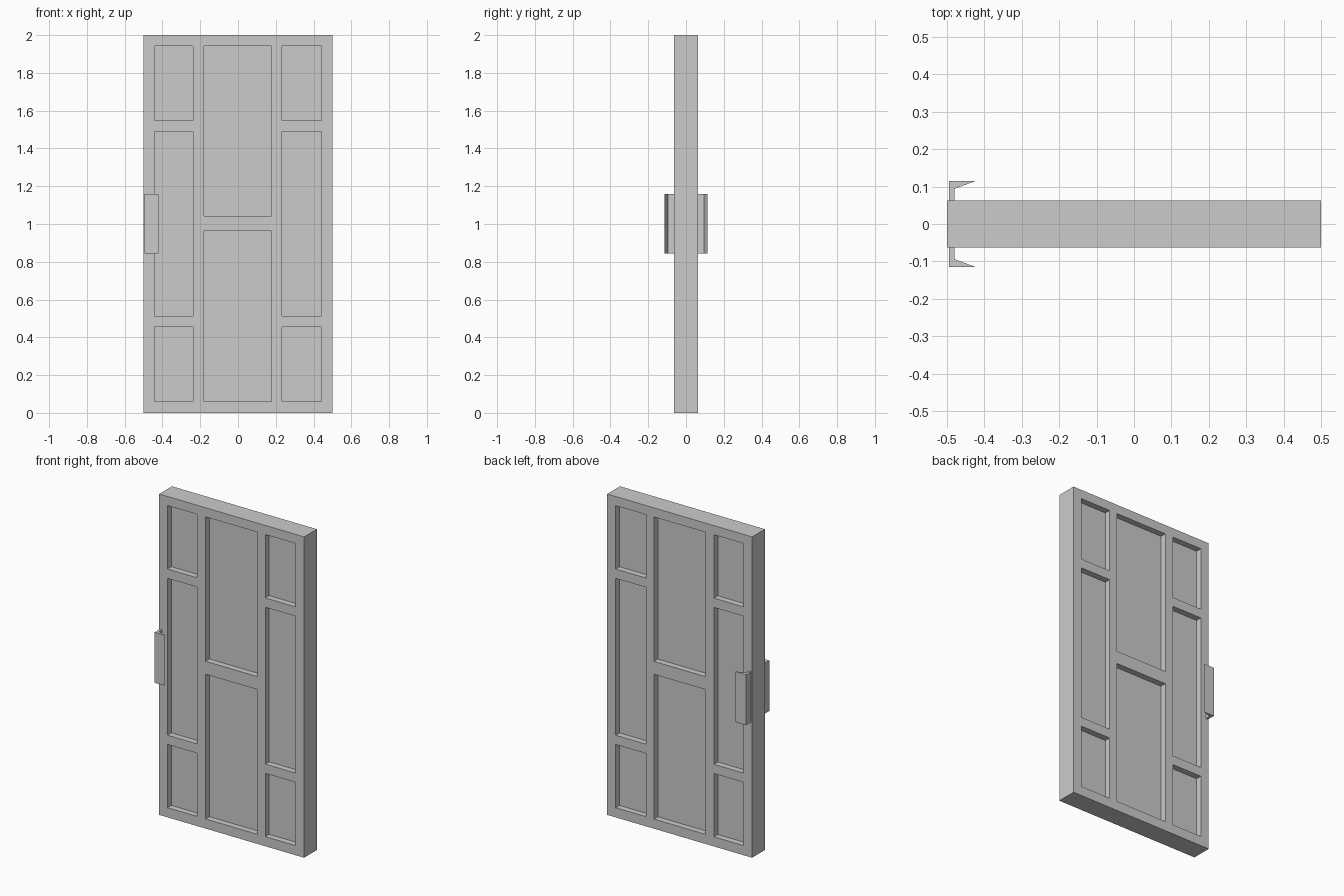
import bpy
import bmesh

if "Cube" in bpy.data.objects:
    bpy.data.objects.remove(bpy.data.objects["Cube"], do_unlink=True)

WIDTH, HEIGHT, HALF = 1.0, 2.0, 0.063
RECESS = 0.038

grey = bpy.data.materials.new("plain grey")
grey.use_nodes = True
color = (0.6, 0.6, 0.6, 1)
grey.diffuse_color = color
grey.node_tree.nodes["Principled BSDF"].inputs["Base Color"].default_value = color


def add_box(bm, x0, x1, y0, y1, z0, z1):
    verts = bmesh.ops.create_cube(bm, size=1)["verts"]
    for v in verts:
        v.co.x = x1 if v.co.x > 0 else x0
        v.co.y = y1 if v.co.y > 0 else y0
        v.co.z = z1 if v.co.z > 0 else z0


def make_object(name, bm):
    bmesh.ops.recalc_face_normals(bm, faces=bm.faces)
    mesh = bpy.data.meshes.new(name)
    bm.to_mesh(mesh)
    bm.free()
    mesh.materials.append(grey)
    obj = bpy.data.objects.new(name, mesh)
    bpy.context.collection.objects.link(obj)
    return obj


# Door slab
bm = bmesh.new()
add_box(bm, -WIDTH / 2, WIDTH / 2, -HALF, HALF, 0, HEIGHT)
door = make_object("door_slab", bm)

# Recessed panels, the same on both faces
side_rows = [(0.06, 0.454), (0.512, 1.49), (1.548, 1.943)]
centre_rows = [(0.06, 0.962), (1.043, 1.943)]
columns = [(-0.442, -0.237, side_rows),
           (-0.179, 0.177, centre_rows),
           (0.233, 0.441, side_rows)]
bm = bmesh.new()
for x0, x1, rows in columns:
    for z0, z1 in rows:
        for side in (-1, 1):
            y0, y1 = sorted((side * (HALF - RECESS), side * (HALF + 0.1)))
            add_box(bm, x0, x1, y0, y1, z0, z1)
cutter = make_object("panel_cutter", bm)
cutter.hide_render = True

cut = door.modifiers.new("panels", "BOOLEAN")
cut.operation = "DIFFERENCE"
cut.solver = "EXACT"
cut.object = cutter
bpy.context.view_layer.objects.active = door
bpy.ops.object.modifier_apply(modifier=cut.name)
bpy.data.objects.remove(cutter, do_unlink=True)

# Hooked pull handles: a profile in plan, extruded upward
profile = [(-0.494, HALF), (-0.494, 0.115), (-0.422, 0.115),
           (-0.48, 0.094), (-0.48, HALF)]
for name, side in (("front_handle", -1), ("back_handle", 1)):
    bm = bmesh.new()
    face = bm.faces.new([bm.verts.new((x, side * y, 0.845)) for x, y in profile])
    top = bmesh.ops.extrude_face_region(bm, geom=[face])["geom"]
    bmesh.ops.translate(bm, vec=(0, 0, 0.315),
                        verts=[g for g in top if isinstance(g, bmesh.types.BMVert)])
    make_object(name, bm)
